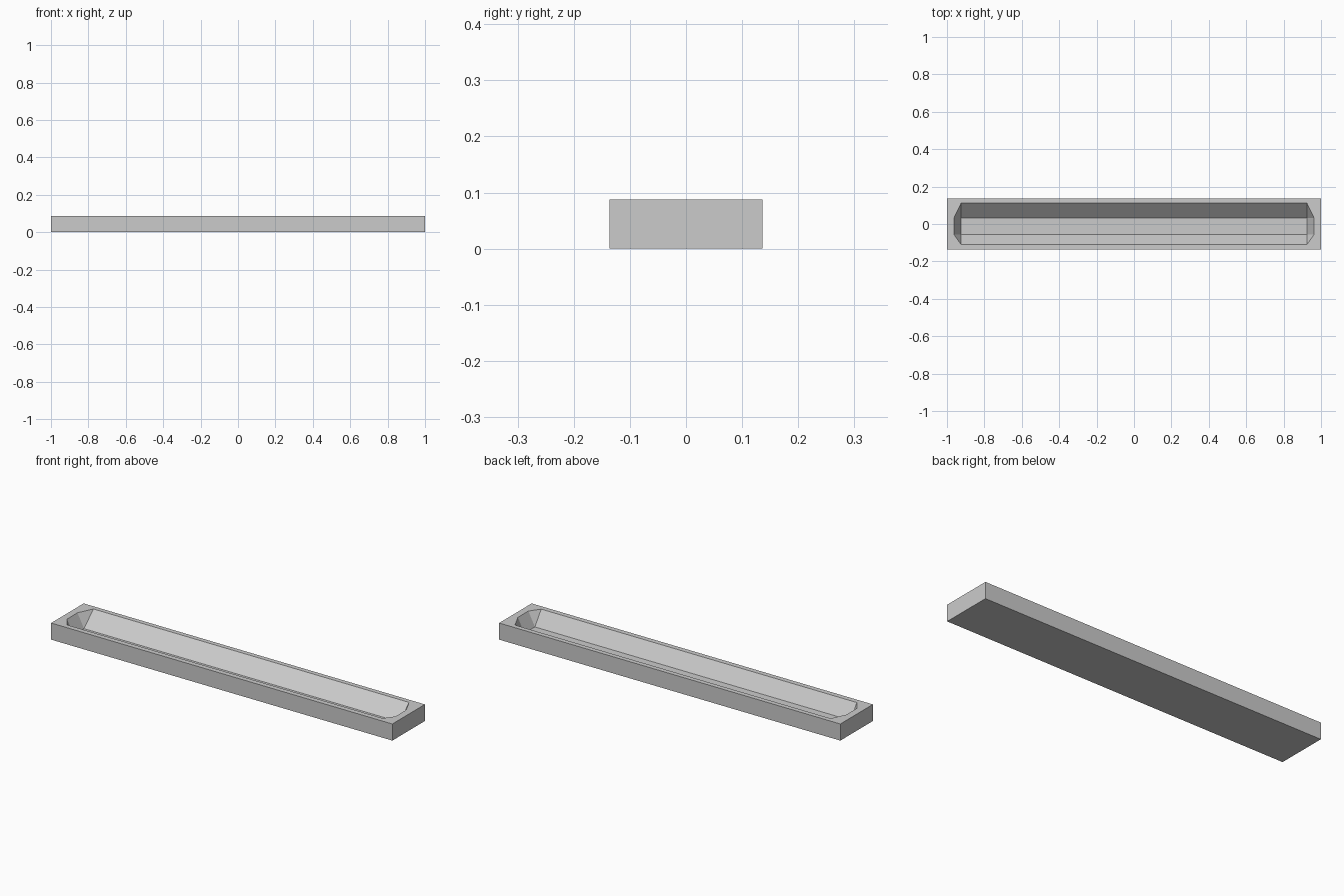
import bpy, bmesh

if "Cube" in bpy.data.objects:
    bpy.data.objects.remove(bpy.data.objects["Cube"])

L, W, H = 1.0, 0.136, 0.088      # half length, half width, height
FLOOR = 0.014                    # height of the recess floor

bm = bmesh.new()


def loop(points, z):
    return [bm.verts.new((x, y, z)) for x, y in points]


def mirrored(points):
    # right-hand points continued with their left-hand mirror images
    return points + [(-x, y) for x, y in reversed(points)]


# outer block
base = loop(mirrored([(L, -W), (L, W)]), 0)
top = loop(mirrored([(L, -W), (L, W)]), H)
bm.faces.new(base[::-1])
for i in range(4):
    j = (i + 1) % 4
    bm.faces.new((base[i], base[j], top[j], top[i]))

# recess opening with cut corners, and its narrower floor
rim = loop(mirrored([(0.925, -0.109), (0.963, -0.056), (0.963, 0.032), (0.925, 0.111)]), H)
floor = loop(mirrored([(0.925, -0.056), (0.925, 0.032)]), FLOOR)
bm.faces.new(floor)

# recess ends: one sloped quad between two corner triangles
for r, f in ((0, 0), (4, 2)):
    a, b, c, d = rim[r:r + 4]
    p, q = floor[f:f + 2]
    bm.faces.new((a, b, p))
    bm.faces.new((b, c, q, p))
    bm.faces.new((c, d, q))

# long sloped recess walls
bm.faces.new((rim[3], rim[4], floor[2], floor[1]))
bm.faces.new((rim[7], rim[0], floor[0], floor[3]))

# flat border around the opening
for o, r in ((0, 0), (2, 4)):
    bm.faces.new((top[o], top[o + 1], rim[r + 3], rim[r + 2], rim[r + 1], rim[r]))
bm.faces.new((top[1], top[2], rim[4], rim[3]))
bm.faces.new((top[3], top[0], rim[0], rim[7]))

bmesh.ops.recalc_face_normals(bm, faces=bm.faces)
mesh = bpy.data.meshes.new("trough")
bm.to_mesh(mesh)
bm.free()
bpy.context.collection.objects.link(bpy.data.objects.new("trough", mesh))
